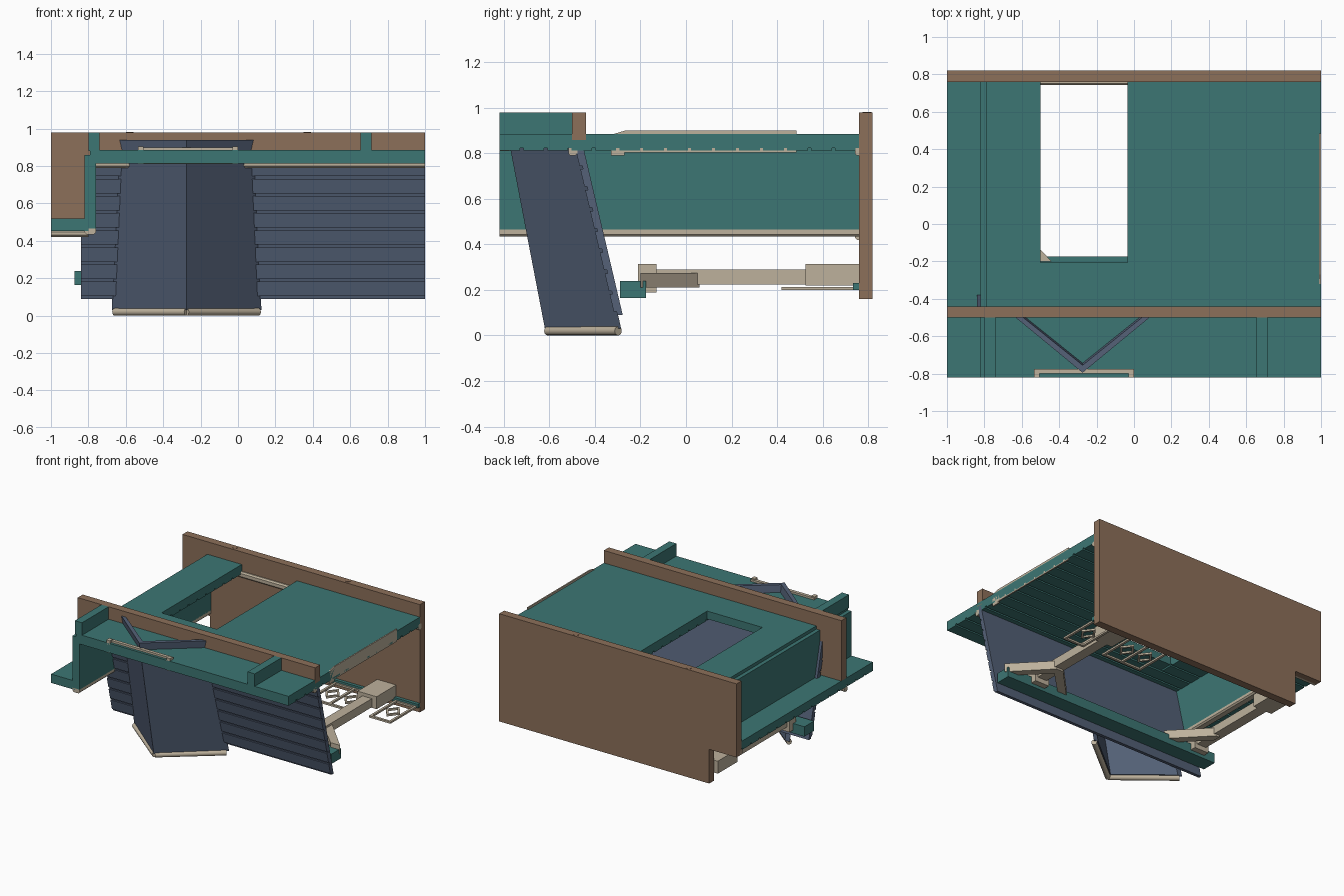
import bpy, bmesh, math
from mathutils import Vector

if "Cube" in bpy.data.objects:
    bpy.data.objects.remove(bpy.data.objects["Cube"])


def material(name, rgb):
    m = bpy.data.materials.new(name)
    m.diffuse_color = (*rgb, 1)
    m.use_nodes = True
    m.node_tree.nodes["Principled BSDF"].inputs["Base Color"].default_value = m.diffuse_color
    return m


TEAL = material("teal paint", (0.046, 0.182, 0.172))
BROWN = material("brown wood", (0.265, 0.160, 0.101))
CREAM = material("cream timber", (0.510, 0.440, 0.332))
BLUE = material("slate blue", (0.089, 0.120, 0.186))


def finish(name, bm, mat):
    bmesh.ops.recalc_face_normals(bm, faces=bm.faces)
    me = bpy.data.meshes.new(name)
    bm.to_mesh(me)
    bm.free()
    me.materials.append(mat)
    ob = bpy.data.objects.new(name, me)
    bpy.context.collection.objects.link(ob)
    return ob


def loft(bm, bottom, top):
    """Closed solid between two matching rings of points."""
    a = [bm.verts.new(p) for p in bottom]
    b = [bm.verts.new(p) for p in top]
    n = len(a)
    bm.faces.new(a)
    bm.faces.new(b)
    for i in range(n):
        bm.faces.new((a[i], a[(i + 1) % n], b[(i + 1) % n], b[i]))


def boxes(name, mat, *dims):
    """One object from boxes given as x0, x1, y0, y1, z0, z1."""
    bm = bmesh.new()
    for x0, x1, y0, y1, z0, z1 in dims:
        ring = ((x0, y0), (x1, y0), (x1, y1), (x0, y1))
        loft(bm, [(x, y, z0) for x, y in ring], [(x, y, z1) for x, y in ring])
    return finish(name, bm, mat)


def prism(name, mat, outline, axis, lo, hi):
    """Extrude a 2D outline along x, y or z."""
    def put(p, d):
        q = list(p)
        q.insert(axis, d)
        return q
    bm = bmesh.new()
    loft(bm, [put(p, lo) for p in outline], [put(p, hi) for p in outline])
    return finish(name, bm, mat)


def rod(name, mat, p, q, r, sides=12):
    """Round rod between two points."""
    p, q = Vector(p), Vector(q)
    bm = bmesh.new()
    bmesh.ops.create_cone(bm, cap_ends=True, segments=sides, radius1=r, radius2=r,
                          depth=(q - p).length)
    rot = (q - p).to_track_quat('Z', 'Y').to_matrix()
    for v in bm.verts:
        v.co = rot @ v.co + (p + q) / 2
    return finish(name, bm, mat)


# Brown walls: the back one is notched under the low shelf, the front one steps down to it
prism("back_wall", BROWN, [(-1, .42), (-.77, .42), (-.77, .16), (1, .16), (1, .98), (-1, .98)],
      1, .76, .82)
prism("front_board", BROWN, [(-1, .52), (-.82, .52), (-.82, .86), (1, .86), (1, .98), (-1, .98)],
      1, -.50, -.44)
for i, x in enumerate((-.58, .37)):
    rod(f"wall_peg_{i}", BROWN, (x, .795, .95), (x, .795, .982), .02, 16)

# Deck around the rectangular opening
HOLE = (-.5, -.035, -.205)
boxes("deck", TEAL,
      (-.79, HOLE[0], -.82, .76, .825, .885),
      (HOLE[0], HOLE[1], -.82, HOLE[2], .825, .885),
      (HOLE[1], 1, -.82, .76, .825, .885))

# Low side shelf and the riser up to the deck
boxes("low_shelf", TEAL, (-1, -.80, -.82, .76, .465, .52))
boxes("step_riser", TEAL, (-.82, -.76, -.82, .76, .465, .86))

# Planks under the deck and shelf, split by narrow gaps
deck_planks, shelf_planks = [], []
pitch = 1.58 / 15
for i in range(15):
    y0 = -.82 + i * pitch
    y1 = y0 + pitch - .014
    spans = [(-.76, HOLE[0]), (HOLE[1], 1)] if y1 > HOLE[2] else [(-.76, 1)]
    deck_planks += [(a, b, y0, y1, .813, .825) for a, b in spans]
    shelf_planks.append((-1, -.80, y0, y1, .453, .465))
boxes("deck_planks", TEAL, *deck_planks)
boxes("shelf_planks", TEAL, *shelf_planks)

# Short cross beams on the front deck
for i, x in enumerate((-.77, .685)):
    boxes(f"cross_beam_{i}", TEAL, (x - .03, x + .03, -.82, -.50, .88, .98))

# Cream support rails, eight-sided in section
def rail_section(a, b, w, h):
    c = .01
    return [(a - w + c, b - h), (a + w - c, b - h), (a + w, b - h + c), (a + w, b + h - c),
            (a + w - c, b + h), (a - w + c, b + h), (a - w, b + h - c), (a - w, b - h + c)]


for i, y in enumerate((-.497, .762)):
    prism(f"deck_rail_{i}", CREAM, rail_section(y, .812, .02, .022), 0, -.76, 1)
    prism(f"shelf_rail_{i}", CREAM, rail_section(y, .438, .02, .018), 0, -1, -.80)
prism("riser_rail", CREAM, rail_section(-.79, .458, .03, .024), 1, -.82, .76)

# Cream trim boards at the deck edges
boxes("front_trim", CREAM, (-.535, 0, -.80, -.775, .81, .9),
      (-.535, -.505, -.82, -.785, .81, .905), (-.03, 0, -.82, -.785, .81, .905))
prism("side_trim", CREAM, [(-.33, .79), (-.27, .79), (-.27, .805), (.485, .805), (.485, .9),
                           (-.27, .9), (-.33, .882)], 0, .99, 1)

# Leaning blue wall: backing sheet with horizontal slats on the front
def lean(z):
    return -.29 - (z - .09) * .235


def leaning(name, rows, front, back, x0=-.84, x1=1):
    bm = bmesh.new()
    for z0, z1 in rows:
        loft(bm, *[[(x, lean(z0) + front, z0), (x, lean(z0) + back, z0),
                    (x, lean(z1) + back, z1), (x, lean(z1) + front, z1)] for x in (x0, x1)])
    return finish(name, bm, BLUE)


leaning("leaning_wall", [(.09, .85)], -.012, .012)
leaning("wall_slats", [(.105 + i * .0915, .182 + i * .0915) for i in range(8)], -.024, -.011)

# V-shaped blue prow, leaning with the wall
bm = bmesh.new()
APEX_X, T = -.275, .04
for s in (-1, 1):
    rings = []
    for z, half, ya, ye in ((.03, .40, -.62, -.285), (.94, .37, -.795, -.49)):
        rings.append([(APEX_X, ya, z), (APEX_X + s * half, ye, z),
                      (APEX_X + s * (half - T), ye, z), (APEX_X, ya + T, z)])
    loft(bm, *rings)
finish("prow", bm, BLUE)

# Rounded cream foot along the bottom of the prow
for i, s in enumerate((-1, 1)):
    foot = rod(f"prow_foot_{i}", CREAM, (APEX_X, -.608, .02),
               (APEX_X + s * .385, -.298, .02), .02)
    for p in foot.data.polygons:
        p.use_smooth = len(p.vertices) == 4
    foot.data.set_sharp_from_angle(angle=math.radians(40))

# Long bar behind the leaning wall, and a strip along the back wall
boxes("lower_bar", TEAL, (-.875, .99, -.29, -.175, .165, .24))
boxes("back_strip", TEAL, (.28, 1, .735, .76, .2, .23))

# Cream struts running back to the wall, with diagonal braces
for side, x, braces in (("right", .72, (-1, 1)), ("left", -.72, (1,))):
    boxes(f"{side}_strut", CREAM, (x - .04, x + .04, -.18, .55, .225, .29))
    boxes(f"{side}_strut_block", CREAM, (x - .08, x + .08, .525, .76, .22, .315))
    boxes(f"{side}_strut_head", CREAM, (x - .06, x + .06, -.21, -.13, .19, .315))
    for s in braces:
        prism(f"{side}_brace_{s}", CREAM,
              [(x + s * .28, -.2), (x + s * .20, -.2), (x, 0), (x, .06), (x + s * .03, .06)],
              2, .21, .275)

# Flat open frames with diamond centres beside the right strut
def frame(name, x0, x1, y0, y1, cells):
    w, z0, z1 = .018, .2, .214
    parts = [(x0, x1, y0, y0 + w, z0, z1), (x0, x1, y1 - w, y1, z0, z1)]
    step = (x1 - x0 - w) / cells
    for i in range(cells + 1):
        parts.append((x0 + i * step, x0 + i * step + w, y0, y1, z0, z1))
    boxes(name, CREAM, *parts)
    for i in range(cells):
        cx, cy = x0 + w / 2 + (i + .5) * step, (y0 + y1) / 2
        bm = bmesh.new()
        dirs = ((1, 0), (0, 1), (-1, 0), (0, -1))
        for k in range(4):
            quad = [(cx + d[0] * r, cy + d[1] * r * 1.3) for d, r in
                    ((dirs[k], .06), (dirs[k - 3], .06), (dirs[k - 3], .04), (dirs[k], .04))]
            loft(bm, [(*p, z0) for p in quad], [(*p, z1) for p in quad])
        finish(f"{name}_diamond_{i}", bm, CREAM)


frame("inner_frame", .30, .64, .42, .74, 2)
frame("outer_frame", .81, .99, .42, .74, 1)
